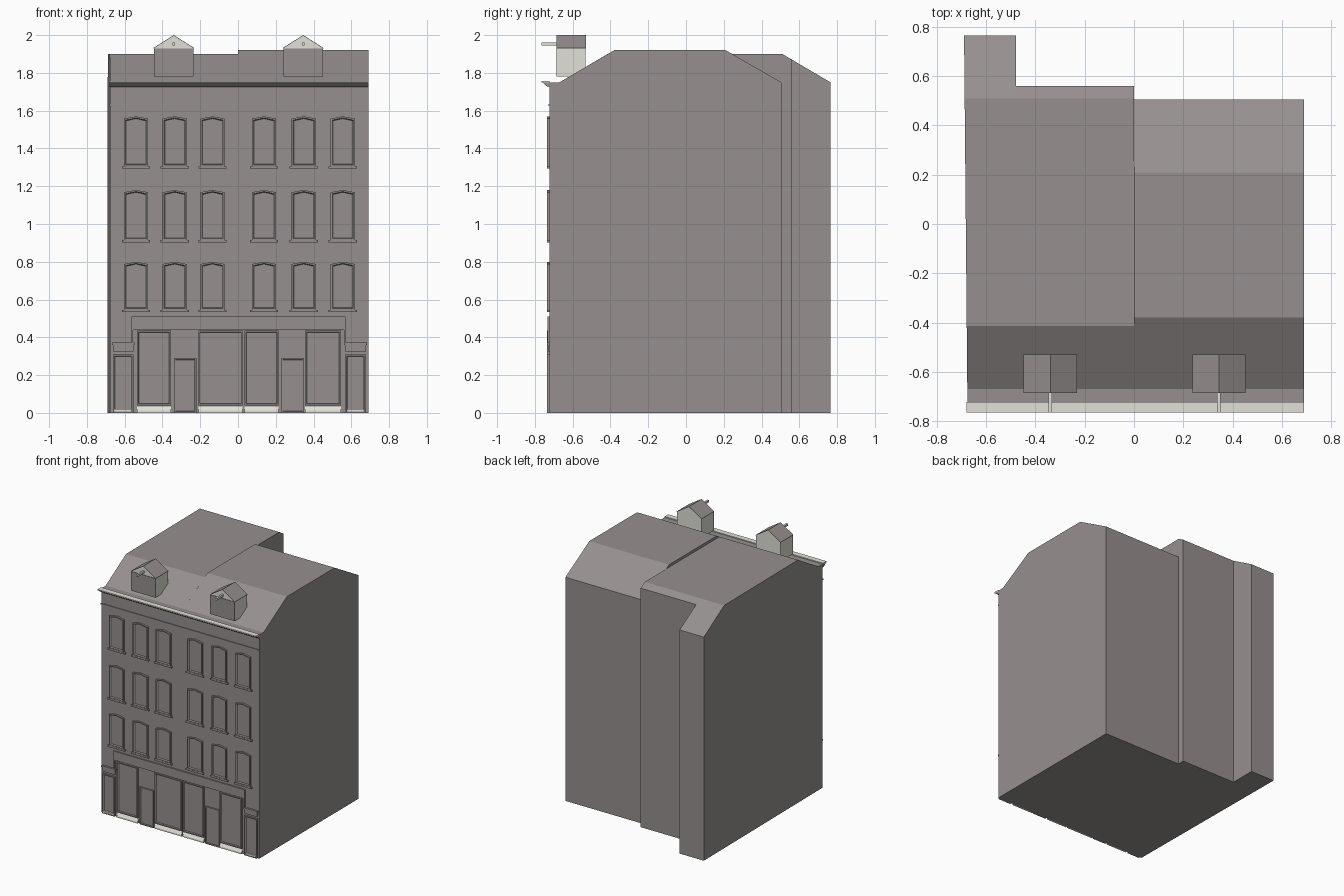
import bpy
import bmesh

cube = bpy.data.objects.get("Cube")
if cube:
    bpy.data.objects.remove(cube, do_unlink=True)


def material(name, rgb):
    m = bpy.data.materials.new(name)
    m.use_nodes = True
    col = (*rgb, 1.0)
    m.diffuse_color = col
    for node in m.node_tree.nodes:
        if node.type == 'BSDF_PRINCIPLED':
            node.inputs["Base Color"].default_value = col
    return m


STONE = material("warm grey stone", (0.31, 0.275, 0.275))
PALE = material("pale trim", (0.75, 0.75, 0.68))
WALL = -0.722          # plane of the front wall


def finish(name, bm, mats):
    bmesh.ops.recalc_face_normals(bm, faces=bm.faces)
    mesh = bpy.data.meshes.new(name)
    bm.to_mesh(mesh)
    bm.free()
    for m in mats:
        mesh.materials.append(m)
    obj = bpy.data.objects.new(name, mesh)
    bpy.context.collection.objects.link(obj)
    return obj


def extrude(name, pts, a, b, axis, mat):
    """Prism: 'x' takes (y, z) points, 'y' takes (x, z) points."""
    bm = bmesh.new()
    place = (lambda p, t: (t, *p)) if axis == 'x' else (lambda p, t: (p[0], t, p[1]))
    rings = [[bm.verts.new(place(p, t)) for p in pts] for t in (a, b)]
    for ring in rings:
        bm.faces.new(ring)
    n = len(pts)
    for i in range(n):
        j = (i + 1) % n
        bm.faces.new((rings[0][i], rings[0][j], rings[1][j], rings[1][i]))
    return finish(name, bm, [mat])


def box(name, x0, x1, y0, y1, z0, z1, mat=STONE):
    return extrude(name, [(x0, z0), (x1, z0), (x1, z1), (x0, z1)], y0, y1, 'y', mat)


def frame(name, x0, x1, z0, z1, arch=0.0, width=0.008, depth=0.013, lining=0.004):
    """Raised surround with a pale sloping lining on its inside."""
    cx, cz = (x0 + x1) / 2, (z0 + z1) / 2
    pts = [(x0, z0), (x1, z0), (x1, z1 - arch), (cx, z1), (x0, z1 - arch)]
    sign = lambda v: (v > 1e-6) - (v < -1e-6)
    bm = bmesh.new()
    rings = []
    for inset, y in ((0, WALL + 0.002), (0, WALL - depth),
                     (width, WALL - depth), (width + lining, WALL - 0.001)):
        rings.append([bm.verts.new((x - sign(x - cx) * inset, y,
                                    z - sign(z - cz) * inset)) for x, z in pts])
    for k in range(3):
        for i in range(5):
            j = (i + 1) % 5
            f = bm.faces.new((rings[k][i], rings[k][j], rings[k + 1][j], rings[k + 1][i]))
            f.material_index = 1 if k == 2 and i in (1, 4) else 0
    return finish(name, bm, [STONE, PALE])


# Main blocks: two houses with bent roofs, and a rear wing
front = [(WALL, 0), (WALL, 1.75), (-0.67, 1.75)]
extrude("left_house", front + [(-0.38, 1.92), (0.21, 1.92), (0.505, 1.75), (0.505, 0)],
        0, 0.69, 'x', STONE)
extrude("right_house", front + [(-0.415, 1.90), (0.51, 1.90), (0.56, 1.87), (0.56, 0)],
        -0.48, 0, 'x', STONE)
wing = extrude("right_house_wing",
               front + [(-0.415, 1.90), (0.51, 1.90), (0.765, 1.75), (0.765, 0)],
               -0.69, -0.48, 'x', STONE)
for v in wing.data.vertices:       # the outer wall is slightly skewed
    if v.co.x < -0.6:
        v.co.x = -0.683 - 0.007 * v.co.y / 0.765

# Eaves cornice and string course
extrude("cornice_moulding", [(WALL, 1.725), (-0.738, 1.73), (-0.758, 1.748), (WALL, 1.748)],
        -0.68, 0.69, 'x', STONE)
box("cornice_top", -0.68, 0.69, -0.765, WALL, 1.748, 1.757, PALE)
box("string_course", -0.68, 0.69, WALL - 0.006, WALL, 1.626, 1.634)

# Upper windows with sills
for row, (z0, z1) in enumerate(((0.545, 0.80), (0.915, 1.18), (1.305, 1.57))):
    for col, cx in enumerate((-0.54, -0.335, -0.135, 0.138, 0.348, 0.555)):
        tag = f"{row + 1}_{col + 1}"
        frame("window_frame_" + tag, cx - 0.064, cx + 0.064, z0, z1, arch=0.012)
        box("window_sill_" + tag, cx - 0.075, cx + 0.075, WALL - 0.014, WALL,
            z0 - 0.012, z0)
        box("window_sill_top_" + tag, cx - 0.055, cx + 0.055, WALL - 0.012, WALL,
            z0 + 0.001, z0 + 0.004, PALE)

# Shop front: fascia, display windows with pale plinths, doors
box("shop_fascia", -0.565, 0.57, WALL - 0.010, WALL, 0.44, 0.51)
for side, x in (("right", -0.565), ("left", 0.56)):
    box("shop_end_post_" + side, x, x + 0.01, WALL - 0.010, WALL, 0.37, 0.44)
for i, (x0, x1) in enumerate(((-0.535, -0.355), (-0.21, 0.025), (0.035, 0.215), (0.355, 0.545))):
    frame(f"shop_window_frame_{i + 1}", x0, x1, 0.04, 0.435, lining=0.002)
    extrude(f"shop_window_plinth_{i + 1}",
            [(WALL, 0.0), (WALL - 0.013, 0.0), (WALL - 0.013, 0.012), (WALL, 0.035)],
            x0, x1, 'x', PALE)
for side, cx in (("right", -0.28), ("left", 0.29)):
    box("shop_door_" + side, cx - 0.06, cx + 0.06, WALL - 0.006, WALL, 0, 0.285)
    frame("shop_door_frame_" + side, cx - 0.06, cx + 0.06, 0, 0.29, lining=0.002)

# House doors at both ends with caps above
for side, cx in (("right", -0.608), ("left", 0.622)):
    frame("house_door_frame_" + side, cx - 0.055, cx + 0.055, 0, 0.31)
    box("house_door_step_" + side, cx - 0.045, cx + 0.045, WALL - 0.012, WALL, 0, 0.02, PALE)
    box("house_door_lintel_" + side, cx - 0.055, cx + 0.055, WALL - 0.008, WALL, 0.325, 0.36)
    box("house_door_cap_" + side, cx - 0.06, cx + 0.06, WALL - 0.015, WALL, 0.36, 0.372)

# Dormers with pale walls, stone front and roof, and a hoisting beam
for side, cx in (("right", -0.34), ("left", 0.345)):
    w, eave, top = 0.105, 1.93, 1.998
    extrude("dormer_walls_" + side,
            [(cx - w, 1.78), (cx + w, 1.78), (cx + w, eave), (cx, top), (cx - w, eave)],
            -0.682, -0.532, 'y', PALE)
    extrude("dormer_roof_" + side,
            [(cx - w - 0.003, eave - 0.002), (cx, top - 0.002), (cx + w + 0.003, eave - 0.002),
             (cx + w + 0.003, eave + 0.002), (cx, 2.0), (cx - w - 0.003, eave + 0.002)],
            -0.686, -0.53, 'y', STONE)
    box("dormer_front_" + side, cx - w, cx + w, -0.686, -0.681, 1.78, eave)
    box("hoisting_beam_" + side, cx - 0.007, cx + 0.007, -0.765, -0.68, 1.945, 1.962, PALE)
